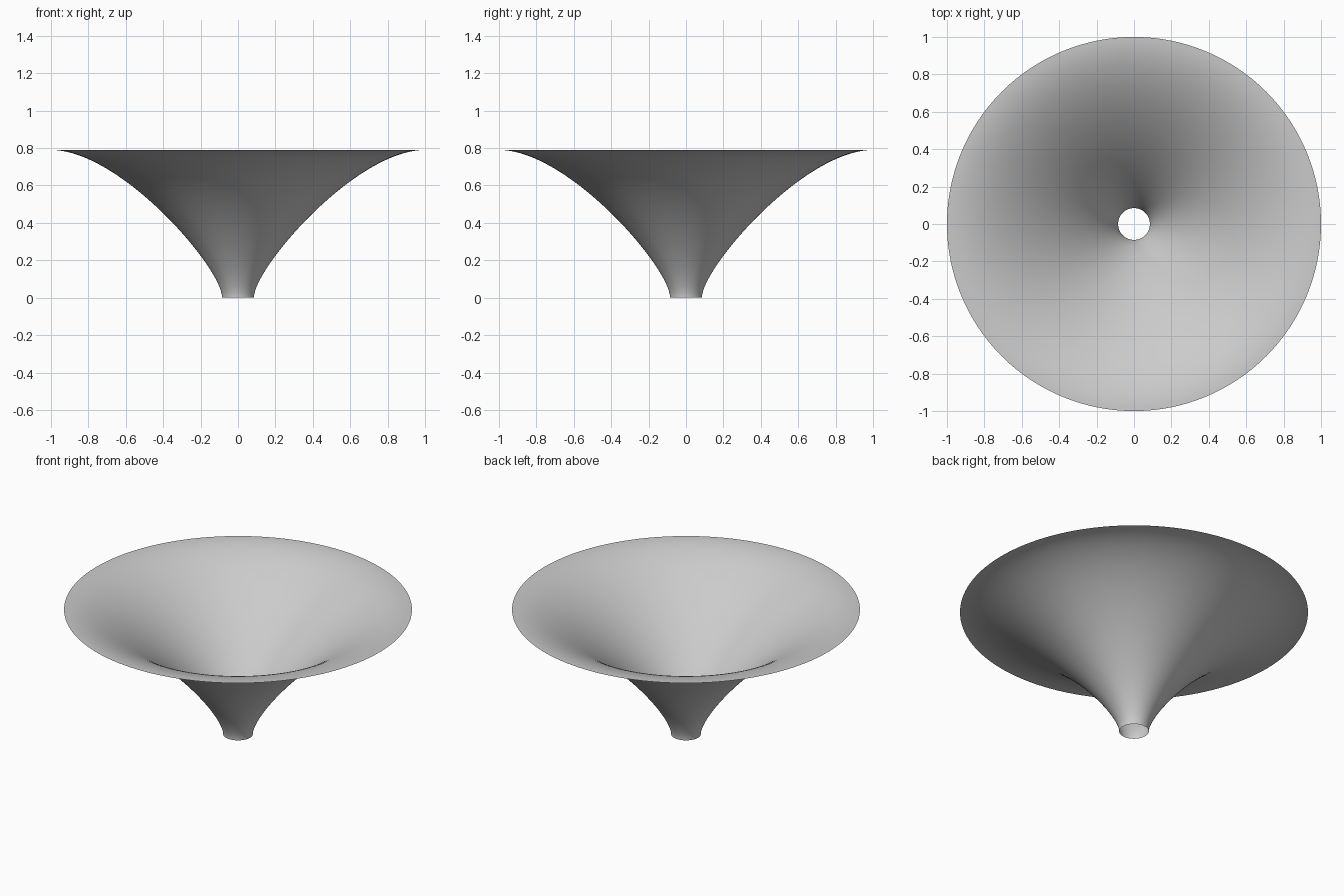
import bpy
import bmesh
import math
from mathutils import Vector
from mathutils.geometry import interpolate_bezier

cube = bpy.data.objects.get("Cube")
if cube:
    bpy.data.objects.remove(cube, do_unlink=True)

# Plain grey finish
grey = bpy.data.materials.new("light_grey")
grey.use_nodes = True
colour = (0.6, 0.6, 0.6, 1)
grey.diffuse_color = colour
grey.node_tree.nodes["Principled BSDF"].inputs["Base Color"].default_value = colour

# Flared profile: upright at the throat, level at the rim
THROAT, HEIGHT, SEGMENTS = 0.085, 0.79, 128
profile = interpolate_bezier(
    Vector((THROAT, 0, 0)), Vector((THROAT, 0, 0.16)),
    Vector((0.63, 0, HEIGHT)), Vector((1, 0, HEIGHT)), 48)

# Open, single-walled funnel turned around the vertical axis
bm = bmesh.new()
verts = [bm.verts.new(p) for p in profile]
edges = [bm.edges.new(pair) for pair in zip(verts, verts[1:])]
bmesh.ops.spin(bm, geom=verts + edges, cent=(0, 0, 0), axis=(0, 0, 1),
               angle=math.tau, steps=SEGMENTS, use_duplicate=False)
bmesh.ops.remove_doubles(bm, verts=bm.verts[:], dist=0.0001)

# Normals face up into the bowl
bm.normal_update()
bmesh.ops.reverse_faces(bm, faces=[f for f in bm.faces if f.normal.z < 0])
for face in bm.faces:
    face.smooth = True

mesh = bpy.data.meshes.new("funnel")
bm.to_mesh(mesh)
bm.free()
mesh.materials.append(grey)
funnel = bpy.data.objects.new("funnel", mesh)
bpy.context.collection.objects.link(funnel)
